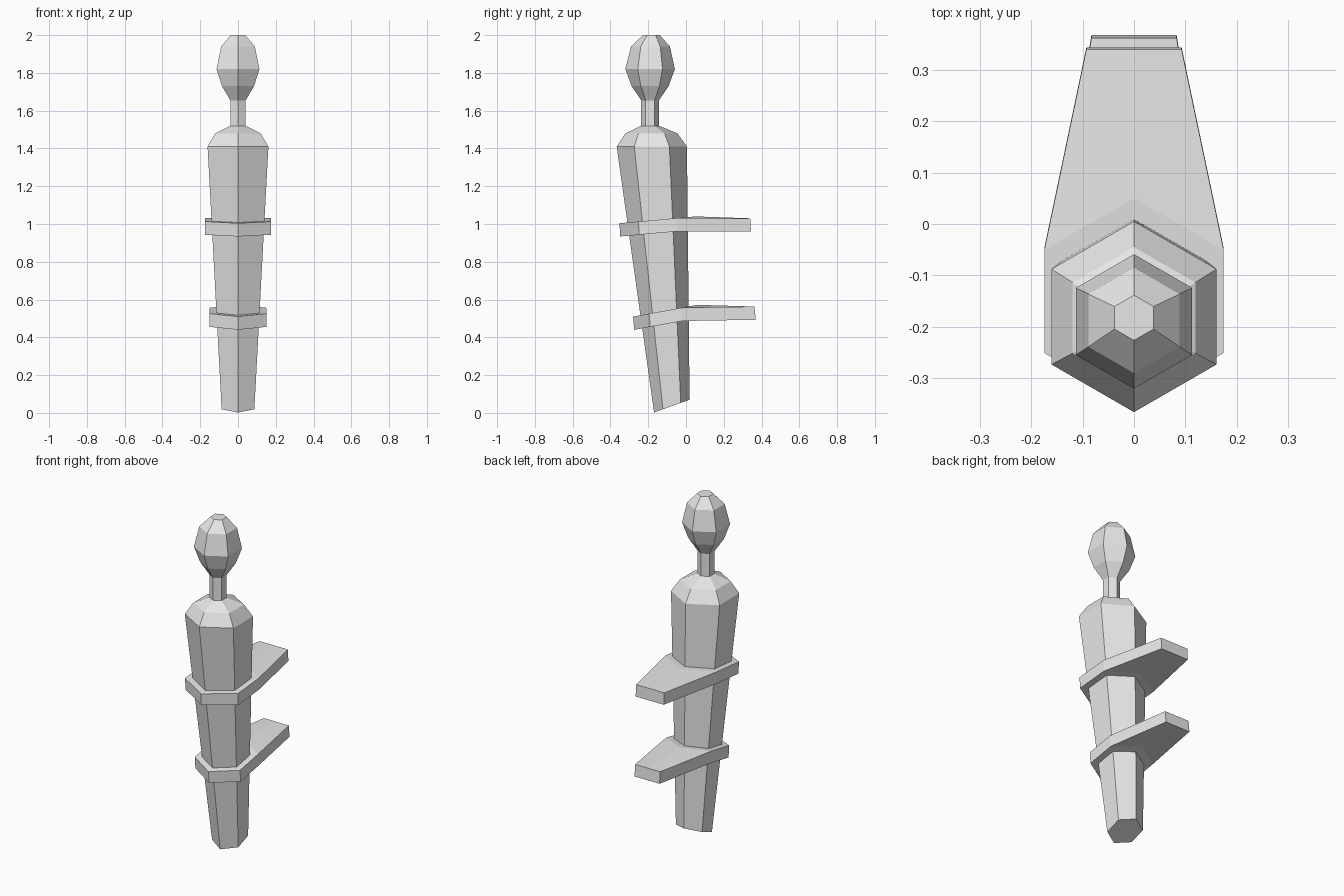
import bpy
import bmesh
from math import sin, cos, pi
from mathutils import Vector

cube = bpy.data.objects.get("Cube")
if cube:
    bpy.data.objects.remove(cube, do_unlink=True)

grey = bpy.data.materials.new("light grey")
grey.use_nodes = True
grey.diffuse_color = (0.8, 0.8, 0.8, 1)
grey.node_tree.nodes["Principled BSDF"].inputs["Base Color"].default_value = grey.diffuse_color


def finish(bm, name):
    bmesh.ops.recalc_face_normals(bm, faces=bm.faces)
    mesh = bpy.data.meshes.new(name)
    bm.to_mesh(mesh)
    bm.free()
    mesh.materials.append(grey)
    obj = bpy.data.objects.new(name, mesh)
    bpy.context.collection.objects.link(obj)
    return obj


def hexagon(y, z, r, rise=0.0):
    """Six points, one facing front; rise is the height gained from centre to back."""
    depth = (r * r - rise * rise) ** 0.5
    return [Vector((r * sin(i * pi / 3), y - depth * cos(i * pi / 3),
                    z - rise * cos(i * pi / 3))) for i in range(6)]


def loft(name, rings, cap_top=True):
    bm = bmesh.new()
    loops = [[bm.verts.new(p) for p in hexagon(*ring)] for ring in rings]
    for low, high in zip(loops, loops[1:]):
        for i in range(6):
            j = (i + 1) % 6
            bm.faces.new((low[i], low[j], high[j], high[i]))
    bm.faces.new(loops[0][::-1])
    if cap_top:
        bm.faces.new(loops[-1])
    return finish(bm, name)


def bracket(name, ring, end_y, end_z, end_half, drop):
    """Tilted hexagonal collar whose two rear sides are drawn out into a tapered arm."""
    bm = bmesh.new()
    top = hexagon(*ring)
    top += [Vector((x, end_y, end_z)) for x in (end_half, 0, -end_half)]
    n = len(top)
    upper = [bm.verts.new(p) for p in top]
    lower = [bm.verts.new(p + drop) for p in top]
    # collar, then left and right halves of the arm
    for layer in (upper, lower):
        bm.faces.new(layer[:6])
        bm.faces.new([layer[i] for i in (2, 6, 7, 3)])
        bm.faces.new([layer[i] for i in (3, 7, 8, 4)])
    outline = (0, 1, 2, 6, 7, 8, 4, 5)
    for a, b in zip(outline, outline[1:] + outline[:1]):
        bm.faces.new((upper[a], upper[b], lower[b], lower[a]))
    return finish(bm, name)


# Leaning body with shoulders and neck
loft("body", [
    (-0.075, 0.036, 0.100, 0.034),
    (-0.181, 1.41, 0.186),
    (-0.183, 1.48, 0.138),
    (-0.19, 1.52, 0.047),
    (-0.19, 1.655, 0.047),
], cap_top=False)

# Faceted head
loft("head", [
    (-0.19, 1.655, 0.047),
    (-0.19, 1.73, 0.098),
    (-0.19, 1.82, 0.131),
    (-0.188, 1.94, 0.103),
    (-0.183, 2.0, 0.044),
])

# Rear brackets
bracket("upper_bracket", (-0.151, 1.022, 0.202, 0.018),
        0.34, 1.03, 0.093, Vector((0, 0.004, -0.07)))
bracket("lower_bracket", (-0.11, 0.541, 0.173, 0.031),
        0.363, 0.563, 0.083, Vector((0, 0.006, -0.07)))
